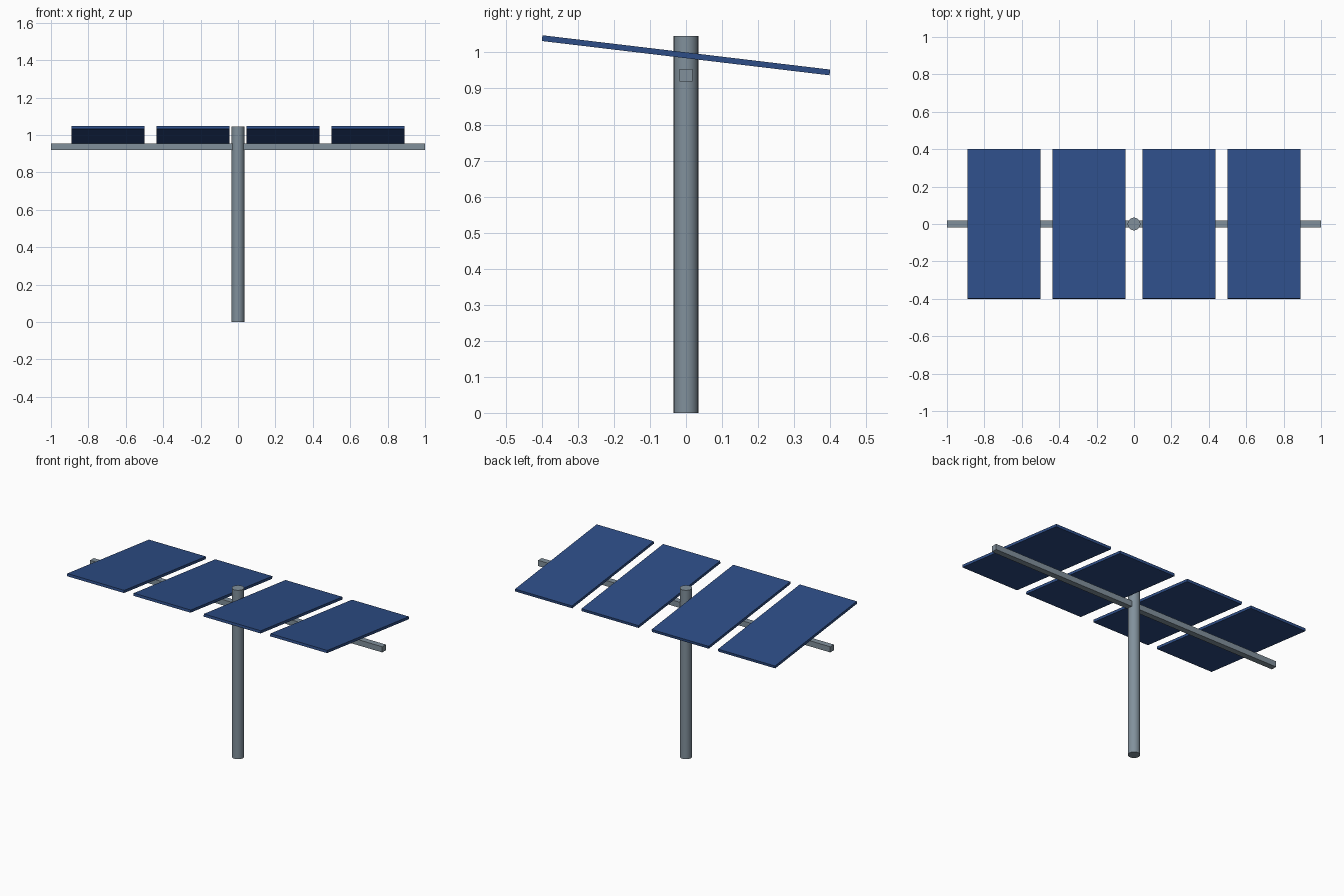
import bpy
import math

cube = bpy.data.objects.get("Cube")
if cube:
    bpy.data.objects.remove(cube, do_unlink=True)


def material(name, rgb):
    mat = bpy.data.materials.new(name)
    mat.use_nodes = True
    color = (*rgb, 1)
    mat.diffuse_color = color
    mat.node_tree.nodes["Principled BSDF"].inputs["Base Color"].default_value = color
    return mat


def box(name, size, location, mat, tilt=0):
    bpy.ops.mesh.primitive_cube_add(size=1, location=location, rotation=(tilt, 0, 0))
    obj = bpy.context.object
    obj.name = name
    obj.scale = size
    obj.data.materials.append(mat)
    return obj


steel = material("grey steel", (0.22, 0.28, 0.33))
cells = material("panel blue", (0.027, 0.076, 0.245))

# Round post
HEIGHT = 1.045
bpy.ops.mesh.primitive_cylinder_add(vertices=32, radius=0.034, depth=HEIGHT,
                                    location=(0, 0, HEIGHT / 2))
post = bpy.context.object
post.name = "post"
post.data.materials.append(steel)
bpy.ops.object.shade_smooth_by_angle(angle=math.radians(40))

# Square cross beam
box("cross_beam", (2, 0.036, 0.035), (0, 0, 0.937), steel)

# Four tilted panels, mirrored about the post
for side, label in ((1, "left"), (-1, "right")):
    for place, x in (("inner", 0.24), ("outer", 0.695)):
        box(f"{label}_{place}_panel", (0.39, 0.804, 0.016),
            (side * x, 0, 0.992), cells, -math.radians(6.8))
